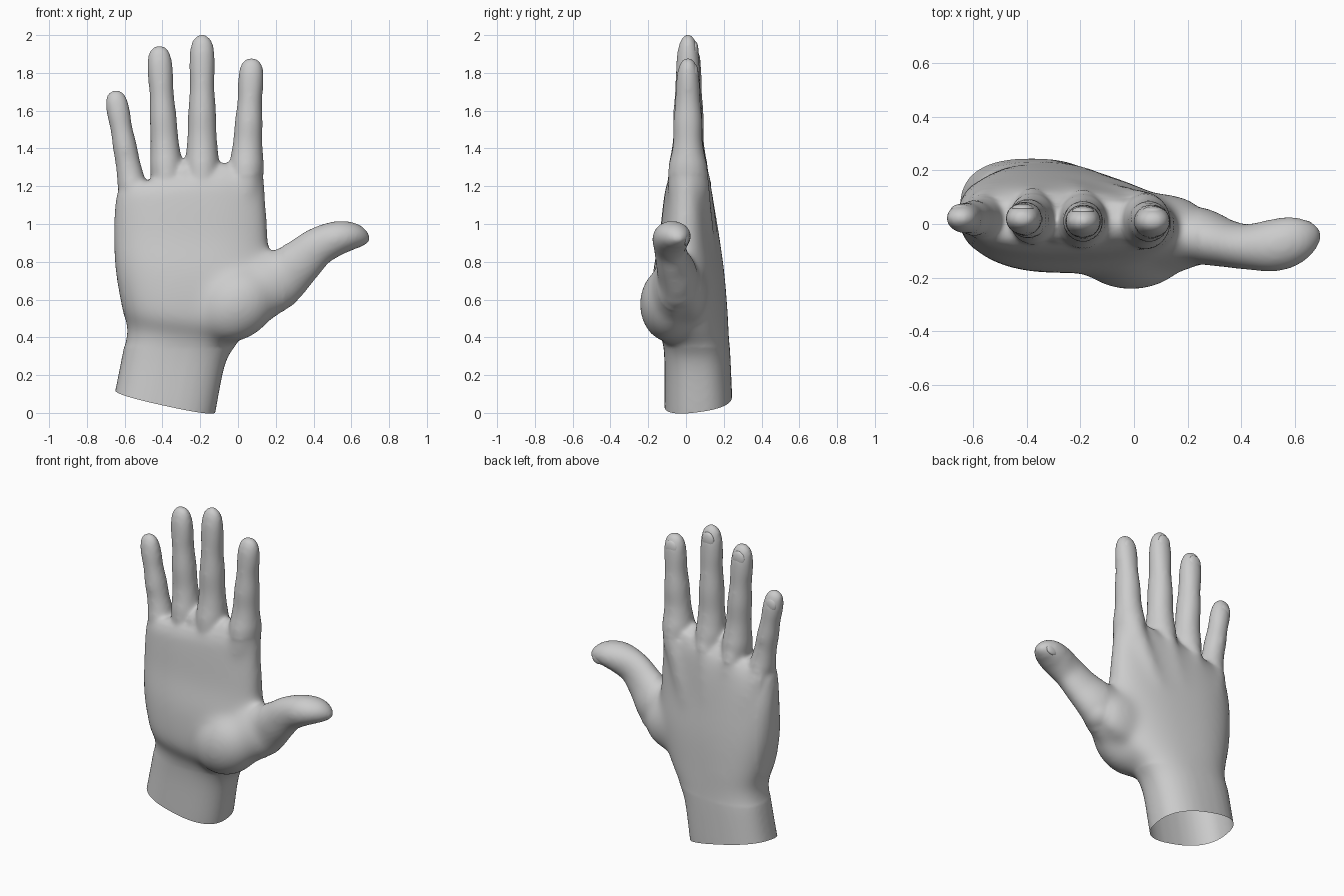
import bpy, bmesh, math
from mathutils import Vector, Matrix

if "Cube" in bpy.data.objects:
    bpy.data.objects.remove(bpy.data.objects["Cube"])

skin = bpy.data.materials.new("light grey skin")
skin.diffuse_color = (0.6, 0.6, 0.6, 1)
skin.use_nodes = True
skin.node_tree.nodes["Principled BSDF"].inputs["Base Color"].default_value = skin.diffuse_color
SEG = 32


def spline(pts, steps=5):
    """Catmull-Rom samples through tuples of numbers."""
    out, n = [], len(pts)
    for i in range(n - 1):
        p = [pts[max(i - 1, 0)], pts[i], pts[i + 1], pts[min(i + 2, n - 1)]]
        for k in range(steps):
            t = k / steps
            out.append([0.5 * (2 * b + (c - a) * t + (2 * a - 5 * b + 4 * c - d) * t * t
                               + (3 * b - a - 3 * c + d) * t ** 3) for a, b, c, d in zip(*p)])
    return out + [list(pts[-1])]


def skin_rings(bm, rings):
    loops = [[bm.verts.new(p) for p in r] for r in rings]
    for a, b in zip(loops, loops[1:]):
        for i in range(SEG):
            j = (i + 1) % SEG
            bm.faces.new((a[i], a[j], b[j], b[i]))
    bm.faces.new(loops[0][::-1])
    bm.faces.new(loops[-1])


def limb(bm, pts):
    """Tube through (x, y, z, radius across, radius in depth)."""
    s, rings = spline(pts), []
    for i, p in enumerate(s):
        t = Vector(s[min(i + 1, len(s) - 1)][:3]) - Vector(s[max(i - 1, 0)][:3])
        u = Vector((0, 1, 0)).cross(t).normalized()
        v = t.cross(u).normalized()
        ang = [2 * math.pi * k / SEG for k in range(SEG)]
        rings.append([Vector(p[:3]) + u * p[3] * math.cos(a) + v * p[4] * math.sin(a) for a in ang])
    skin_rings(bm, rings)


def blob(bm, loc, radii, tilt=0):
    m = Matrix.Translation(loc) @ Matrix.Rotation(tilt, 4, 'Y') @ Matrix.Diagonal((*radii, 1))
    bmesh.ops.create_uvsphere(bm, u_segments=24, v_segments=16, radius=1, matrix=m)


def make(name, bm):
    me = bpy.data.meshes.new(name)
    bmesh.ops.recalc_face_normals(bm, faces=bm.faces)
    bm.to_mesh(me)
    bm.free()
    me.materials.append(skin)
    me.shade_smooth()
    ob = bpy.data.objects.new(name, me)
    bpy.context.collection.objects.link(ob)
    return ob


bm = bmesh.new()

# wrist and palm: left x, left z, right x, right z, front y, back y, lean of the back
palm = [(-.685, -.02, -.15, -.14, -.115, .245, 0), (-.65, .12, -.12, 0, -.115, .245, 0),
        (-.61, .32, -.07, .25, -.115, .235, .01), (-.585, .44, -.01, .36, -.13, .225, .02),
        (-.610, .54, .08, .47, -.18, .215, .04), (-.647, .75, .16, .70, -.177, .195, .045),
        (-.657, .95, .163, .90, -.142, .168, .04), (-.65, 1.1, .152, 1.1, -.122, .144, .025),
        (-.637, 1.17, .14, 1.23, -.105, .122, .01), (-.61, 1.21, .12, 1.32, -.065, .085, 0)]
rings = []
for xl, zl, xr, zr, yf, yb, lean in spline(palm):
    ring = []
    for k in range(SEG):
        a = 2 * math.pi * k / SEG
        c, s = (math.copysign(abs(f(a)) ** 0.8, f(a)) for f in (math.cos, math.sin))
        t = (c + 1) / 2
        ring.append((xl + (xr - xl) * t,
                     (yf + yb) / 2 + s * (yb - yf) / 2 - lean * c * (s + 1) / 2,
                     zl + (zr - zl) * t))
    rings.append(ring)
skin_rings(bm, rings)

# thumb mound, thumb joint, bridge behind the thumb, webs between fingers
blob(bm, (-.01, -.09, .575), (.23, .158, .19), -.6)
blob(bm, (.235, -.04, .635), (.10, .095, .085), -.5)
blob(bm, (.10, .02, .64), (.16, .095, .16), -.5)
blob(bm, (-.285, .0, 1.255), (.055, .075, .075))
blob(bm, (-.07, .0, 1.25), (.06, .075, .075))

# thumb
limb(bm, [(.0, -.06, .58, .17, .13), (.13, -.06, .66, .165, .125), (.23, -.045, .72, .15, .11),
          (.33, -.07, .80, .122, .09), (.42, -.085, .877, .104, .085), (.52, -.08, .923, .092, .098),
          (.60, -.06, .935, .076, .09), (.66, -.045, .925, .05, .06), (.695, -.04, .912, .015, .02)])

# fingers: base x, base z, tip x, tip z, base radius, tip radius, depth offset
fingers = [(-.56, 1.20, -.655, 1.708, .076, .062, .022), (-.38, 1.30, -.42, 1.945, .086, .068, .02),
           (-.19, 1.30, -.19, 2.003, .092, .068, .01), (.045, 1.30, .074, 1.88, .092, .068, .01)]
profile = [(-.25, .95, 1.2), (0, 1, 1.12), (.12, .96, 1.0), (.25, .92, .92), (.42, .94, .98),
           (.6, .9, .92), (.75, 1.0, .93), (.86, .97, .84), (.94, .82, .64), (.98, .55, .42),
           (1.0, .25, .2)]
nails = []
for xb, zb, xt, zt, rb, rt, y in fingers:
    pts = []
    for f, w, d in profile:
        r = rb + (rt - rb) * min(max(f, 0) / .75, 1)
        pts.append((xb + (xt - xb) * f, y, zb + (zt - zb) * f, r * w, r * d))
    limb(bm, pts)
    nails.append((xt + (xb - xt) * .12, y + rt * .54, zt - .085, rt * .62))
    # tendon from the knuckle over the back of the hand
    xw = -.33 + (xb + .28) * .45
    lift = .02 * max(0, min(1, (.1 - xb) / .3))
    limb(bm, [(xb, .03, zb + .08, .04, .04), (xb, .07 + lift * .4, zb - .06, .055, .05),
              (xb * .6 + xw * .4, .108 + lift, .98, .04, .038), (xw, .14 + lift, .65, .03, .03)])

# merge everything into one smooth skin
raw = make("hand_parts", bm)
m = raw.modifiers.new("merge", 'REMESH')
m.mode, m.voxel_size = 'VOXEL', 0.011
m = raw.modifiers.new("soften", 'SMOOTH')
m.factor, m.iterations = 0.5, 18
merged = bpy.data.meshes.new_from_object(raw.evaluated_get(bpy.context.evaluated_depsgraph_get()))
bpy.data.objects.remove(raw)

# extra softening of the palm and back, stopping short of fingers, thumb and wrist
bm = bmesh.new()
bm.from_mesh(merged)
for top, side, count in ((1.16, .20, 25), (1.23, .24, 25)):
    soft = [v for v in bm.verts if .35 < v.co.z < top + .1 * (v.co.x + .2) and -.6 < v.co.x < side]
    for _ in range(count):
        bmesh.ops.smooth_vert(bm, verts=soft, factor=.5,
                              use_axis_x=True, use_axis_y=True, use_axis_z=True)

# slanted open cut at the wrist
bmesh.ops.bisect_plane(bm, geom=bm.verts[:] + bm.edges[:] + bm.faces[:], plane_co=(-.12, .06, .003),
                       plane_no=(-.22, .14, -1), clear_outer=True)
make("hand", bm)

# nails on the backs of the fingers and on the thumb
for i, (x, y, z, r) in enumerate(nails):
    bm = bmesh.new()
    blob(bm, (x, y, z), (r, .019, r * 1.2))
    make("finger_nail_%d" % (i + 1), bm)
bm = bmesh.new()
blob(bm, (.615, .0, .925), (.05, .016, .038), .3)
make("thumb_nail", bm)
